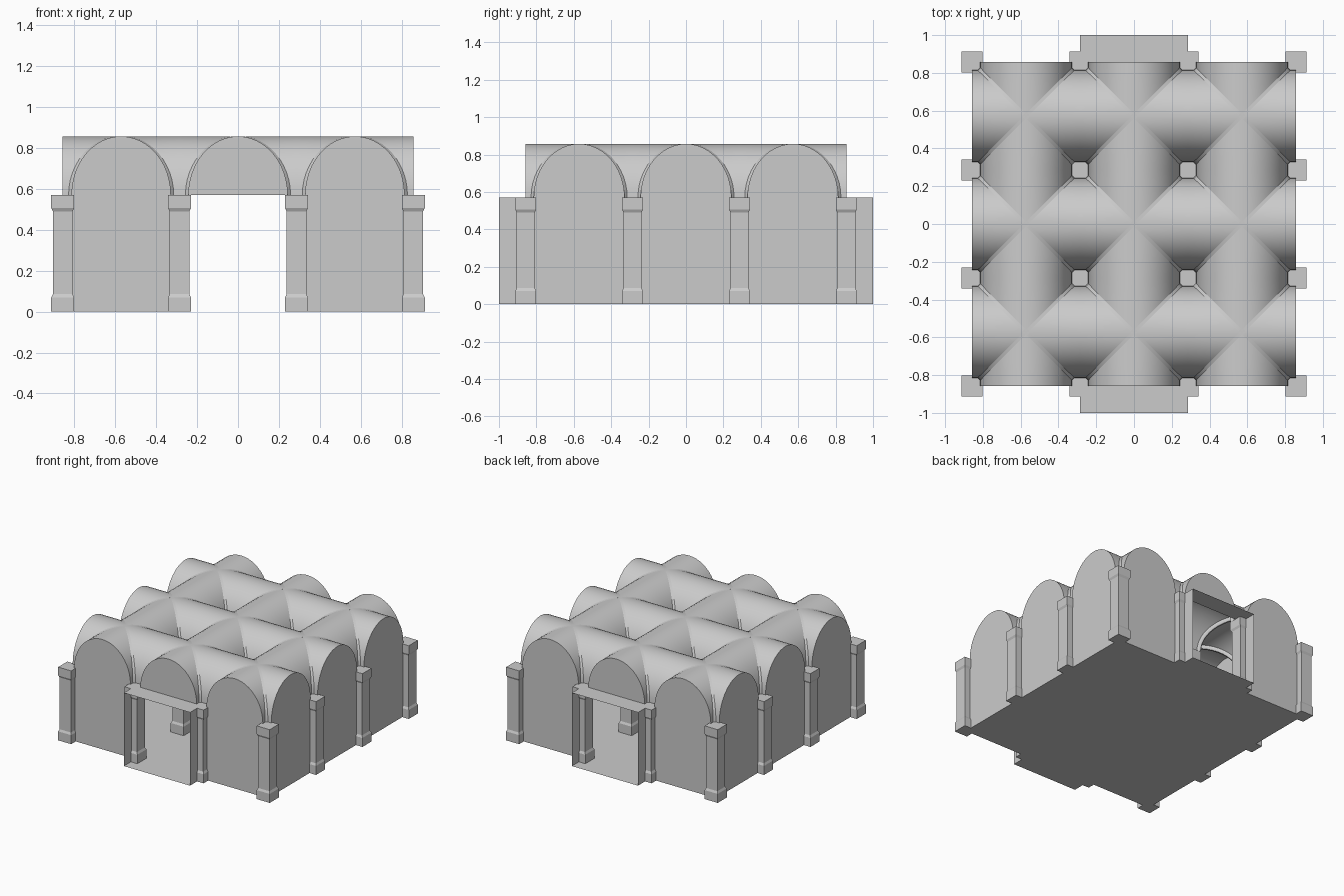
import bpy, bmesh, math
from mathutils import Vector

cube = bpy.data.objects.get("Cube")
if cube:
    bpy.data.objects.remove(cube, do_unlink=True)

BAY = 2 / 3.5            # bay spacing
EDGE = BAY * 1.5         # outer wall plane
SPRING = BAY             # height where the arches start
RISE = BAY / 2           # height of the arches
HALF = 0.243             # half width of an arch
CENTRES = [-BAY, 0, BAY]
GRID = [-EDGE, -BAY / 2, BAY / 2, EDGE]
STEPS = 24

stone = bpy.data.materials.new("grey stone")
stone.use_nodes = True
stone.diffuse_color = (0.6, 0.6, 0.6, 1)
stone.node_tree.nodes["Principled BSDF"].inputs["Base Color"].default_value = (0.6, 0.6, 0.6, 1)


def finish(name, bm, smooth=False):
    bmesh.ops.remove_doubles(bm, verts=bm.verts, dist=1e-5)
    mesh = bpy.data.meshes.new(name)
    bm.to_mesh(mesh)
    bm.free()
    mesh.materials.append(stone)
    obj = bpy.data.objects.new(name, mesh)
    bpy.context.collection.objects.link(obj)
    if smooth:
        bpy.ops.object.select_all(action="DESELECT")
        obj.select_set(True)
        bpy.context.view_layer.objects.active = obj
        bpy.ops.object.shade_smooth_by_angle(angle=math.radians(35))
    return obj


def face(bm, points):
    return bm.faces.new([bm.verts.new(p) for p in points])


def loft(bm, rings, cap=True):
    rows = [[bm.verts.new(p) for p in ring] for ring in rings]
    n = len(rows[0])
    for a, b in zip(rows, rows[1:]):
        for i in range(n):
            j = (i + 1) % n
            bm.faces.new((a[i], a[j], b[j], b[i]))
    if cap:
        bm.faces.new(rows[0][::-1])
        bm.faces.new(rows[-1])


def arch(half):
    """Points (offset, height) along an elliptical arch."""
    angles = [math.pi * i / STEPS for i in range(STEPS + 1)]
    return [(half * math.cos(a), SPRING + RISE * math.sin(a)) for a in angles]


def turn(x, y, quarter):
    for _ in range(quarter):
        x, y = -y, x
    return x, y


# Pillars with stepped base and capital
bm = bmesh.new()
profile = [(0.056, 0), (0.056, 0.07), (0.048, 0.086), (0.048, 0.49), (0.056, 0.506), (0.056, SPRING)]
for px in GRID:
    for py in GRID:
        loft(bm, [[(px + sx * h, py + sy * h, z)
                   for sx, sy in ((-1, -1), (1, -1), (1, 1), (-1, 1))] for h, z in profile])
finish("pillars", bm)

# Groin vault webs: four barrel pieces per bay, slit along the diagonals for the ribs
bm = bmesh.new()
for cx in CENTRES:
    for cy in CENTRES:
        for q in range(4):
            for (t0, z0), (t1, z1) in zip(arch(HALF), arch(HALF)[1:]):
                quad = [(t0, abs(t0) + 0.012, z0), (t0, BAY / 2, z0),
                        (t1, BAY / 2, z1), (t1, abs(t1) + 0.012, z1)]
                pts = []
                for t, s, z in quad:
                    x, y = turn(t, s, q)
                    pts.append((cx + x, cy + y, z))
                face(bm, pts[::-1])
finish("vault_webs", bm, smooth=True)

# Diagonal ribs crossing each bay
bm = bmesh.new()
section = [(-0.015, 0), (0.015, 0), (0.015, -0.014), (0.007, -0.026), (-0.007, -0.026), (-0.015, -0.014)]
for cx in CENTRES:
    for cy in CENTRES:
        for side in (-1, 1):
            across = Vector((1, -side, 0)).normalized()
            rings = []
            for i in range(STEPS + 1):
                a = math.pi * i / STEPS
                c, s = math.cos(a), math.sin(a)
                half = HALF + 0.007
                centre = Vector((cx + half * c, cy + side * half * c, SPRING + RISE * s))
                normal = Vector((c * RISE, side * c * RISE, s * half * 2)).normalized()
                rings.append([centre + across * u + normal * v for u, v in section])
            loft(bm, rings)
finish("vault_ribs", bm, smooth=True)

# Outer walls with arched tops; the middle bay at front and back is open below
bm = bmesh.new()
for q in range(4):
    for c in CENTRES:
        doorway = c == 0 and q % 2 == 0
        outline = [(c + t, z) for t, z in arch(HALF)]
        if not doorway:
            outline += [(c - HALF, 0), (c + HALF, 0)]
        pts = []
        for t, z in outline:
            x, y = turn(t, -EDGE, q)
            pts.append((x, y, z))
        face(bm, pts[::-1])
finish("outer_walls", bm)

# Thin porch shells: two sides and a flat roof
bm = bmesh.new()
w = BAY / 2
for s in (-1, 1):
    for x in (-w, w):
        face(bm, [(x, s * EDGE, 0), (x, s, 0), (x, s, SPRING), (x, s * EDGE, SPRING)])
    face(bm, [(-w, s * EDGE, SPRING), (w, s * EDGE, SPRING), (w, s, SPRING), (-w, s, SPRING)])
finish("porches", bm)

# Floor with porch extensions
bm = bmesh.new()
face(bm, [(-EDGE, -EDGE, 0), (EDGE, -EDGE, 0), (EDGE, EDGE, 0), (-EDGE, EDGE, 0)])
for s in (-1, 1):
    face(bm, [(-w * s, s * EDGE, 0), (-w * s, s, 0), (w * s, s, 0), (w * s, s * EDGE, 0)][::-1])
finish("floor", bm)
